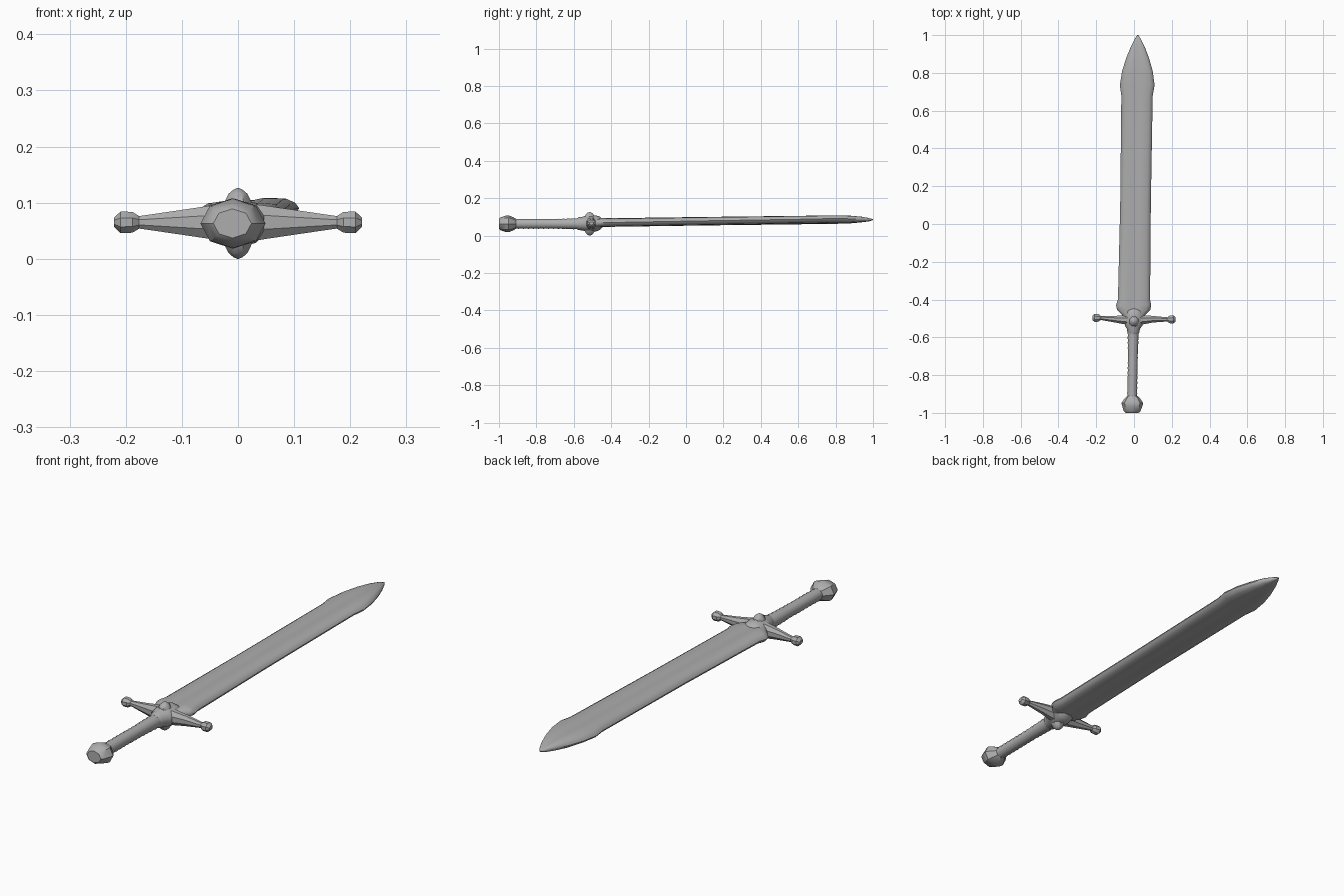
import bpy, bmesh, math

steel = bpy.data.materials.new("grey steel")
steel.diffuse_color = (0.42, 0.42, 0.42, 1)


def circle(n):
    return [(math.cos(2 * math.pi * (i + 0.5) / n), math.sin(2 * math.pi * (i + 0.5) / n))
            for i in range(n)]


def loft(name, section, stations, axis="y", twist=None, angle=40):
    """Skin a unit section through stations (t, centre_u, centre_v, radius_u, radius_v)."""
    bm = bmesh.new()
    rings = []
    for t, cu, cv, ru, rv in stations:
        ring = []
        for a, b in section:
            u, v = cu + a * ru, cv + b * rv
            if twist:
                v += a * ru * twist(t)
            p = {"x": (t, u, v), "y": (u, t, v), "z": (u, v, t)}[axis]
            ring.append(bm.verts.new(p))
        rings.append(ring)
    n = len(section)
    for r0, r1 in zip(rings, rings[1:]):
        for i in range(n):
            bm.faces.new((r0[i], r0[(i + 1) % n], r1[(i + 1) % n], r1[i]))
    bm.faces.new(rings[0])
    bm.faces.new(rings[-1])
    bmesh.ops.recalc_face_normals(bm, faces=bm.faces)
    me = bpy.data.meshes.new(name)
    bm.to_mesh(me)
    bm.free()
    ob = bpy.data.objects.new(name, me)
    bpy.context.collection.objects.link(ob)
    me.materials.append(steel)
    bpy.ops.object.select_all(action="DESELECT")
    ob.select_set(True)
    bpy.context.view_layer.objects.active = ob
    bpy.ops.object.shade_smooth_by_angle(angle=math.radians(angle))
    return ob


# Blade: flat slab with bevelled edges and a shallow fuller, slightly bent and twisted
half = [(1, 0), (0.93, 0.45), (0.76, 0.85), (0.35, 1), (0.15, 0.88)]
top = half + [(-a, b) for a, b in reversed(half)]
blade_section = top + [(a, -b) for a, b in reversed(top[1:-1])]
blade = [(-0.52, -0.002, 0.067, 0.045, 0.022),
         (-0.48, -0.002, 0.068, 0.062, 0.024),
         (-0.455, -0.002, 0.069, 0.088, 0.024),
         (-0.43, -0.002, 0.069, 0.093, 0.024),
         (-0.40, 0.000, 0.070, 0.085, 0.023),
         (0.10, 0.008, 0.077, 0.081, 0.022),
         (0.68, 0.016, 0.084, 0.083, 0.021),
         (0.735, 0.017, 0.085, 0.092, 0.021),
         (0.81, 0.018, 0.086, 0.081, 0.021),
         (0.88, 0.019, 0.086, 0.060, 0.019),
         (0.94, 0.020, 0.086, 0.036, 0.014),
         (0.98, 0.020, 0.085, 0.016, 0.008),
         (1.0, 0.020, 0.085, 0.003, 0.002)]
loft("blade", blade_section, blade, twist=lambda y: 0.06 * max(0, (y + 0.4) / 1.2))

# Grip: wrapped handle with small ripples
grip = []
for i in range(29):
    y = -0.935 + i * 0.0133
    r = 0.0255 + (0.0022 if i % 2 else 0) + 0.004 * max(0, (y + 0.7) / 0.14)
    grip.append((y, -0.010 + 0.006 * i / 28, 0.063, r, r))
loft("grip", circle(12), grip, angle=60)

# Pommel: eight-sided knob with a domed end
octagon = [(math.cos(i * math.pi / 4), math.sin(i * math.pi / 4)) for i in range(8)]
pommel = [(-1.0, -0.010, 0.063, 0.034, 0.026),
          (-0.992, -0.010, 0.063, 0.044, 0.034),
          (-0.962, -0.009, 0.063, 0.054, 0.044),
          (-0.948, -0.009, 0.063, 0.058, 0.045),
          (-0.925, -0.009, 0.063, 0.042, 0.036),
          (-0.91, -0.009, 0.063, 0.027, 0.027)]
loft("pommel", octagon, pommel, angle=35)

# Guard hub: collar between the grip and the blade
hub = [(-0.585, -0.003, 0.064, 0.026, 0.028),
       (-0.572, -0.003, 0.064, 0.034, 0.035),
       (-0.555, -0.003, 0.064, 0.036, 0.036),
       (-0.54, -0.002, 0.064, 0.048, 0.041),
       (-0.51, 0.0, 0.064, 0.055, 0.044),
       (-0.48, 0.0, 0.065, 0.052, 0.042),
       (-0.46, 0.0, 0.066, 0.050, 0.036),
       (-0.447, 0.0, 0.067, 0.036, 0.022)]
loft("guard_hub", circle(10), hub, angle=35)

# Guard arms with faceted end knobs, mirrored left and right
for side, s in (("left", -1), ("right", 1)):
    dy = -0.004 * s
    arm = [(0.0, -0.508, 0.064, 0.032, 0.040),
           (0.05, -0.507, 0.065, 0.026, 0.032),
           (0.10, -0.504, 0.065, 0.019, 0.024),
           (0.176, -0.501 + dy, 0.065, 0.012, 0.012),
           (0.188, -0.501 + dy, 0.065, 0.022, 0.020),
           (0.209, -0.501 + dy, 0.065, 0.023, 0.021),
           (0.221, -0.501 + dy, 0.065, 0.012, 0.009)]
    loft("guard_arm_" + side, circle(8), [(s * t, *r) for t, *r in arm], axis="x", angle=35)

# Studs on the upper and lower faces of the hub
for name, s in (("upper", 1), ("lower", -1)):
    stud = [(0.020, 0, -0.515, 0.034, 0.040),
            (0.042, 0, -0.515, 0.024, 0.027),
            (0.053, 0, -0.515, 0.018, 0.020),
            (0.060, 0, -0.515, 0.009, 0.010),
            (0.063, 0, -0.515, 0.002, 0.002)]
    loft("stud_" + name, circle(8), [(0.063 + s * t, *r) for t, *r in stud], axis="z")
